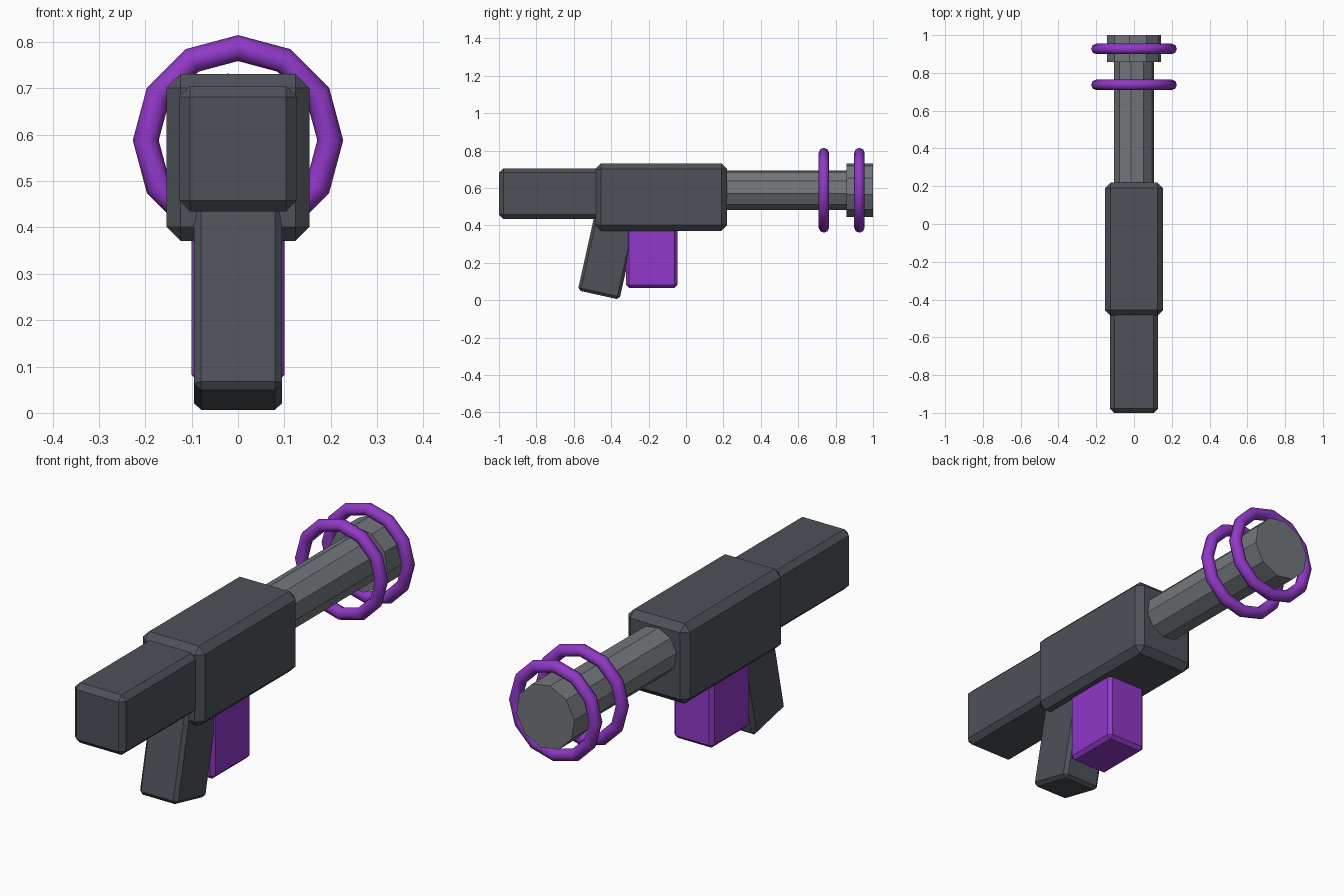
import bpy, math
from mathutils import Vector

if "Cube" in bpy.data.objects:
    bpy.data.objects.remove(bpy.data.objects["Cube"])

AXIS_Z = 0.588  # height of the barrel axis


def material(name, colour):
    m = bpy.data.materials.new(name)
    m.diffuse_color = (*colour, 1)
    m.use_nodes = True
    m.node_tree.nodes["Principled BSDF"].inputs["Base Color"].default_value = m.diffuse_color
    return m


dark = material("dark_metal", (0.075, 0.085, 0.098))
steel = material("steel", (0.17, 0.185, 0.195))
purple = material("purple", (0.28, 0.04, 0.57))


def finish(name, mat):
    ob = bpy.context.object
    ob.name = name
    ob.data.materials.append(mat)
    return ob


def box(name, size, centre, chamfer, mat, tilt=0):
    """Chamfered box, tilted about x."""
    bpy.ops.mesh.primitive_cube_add(size=1, location=centre)
    ob = finish(name, mat)
    for v in ob.data.vertices:
        v.co = Vector(a * b for a, b in zip(v.co, size))
    ob.rotation_euler.x = tilt
    bevel = ob.modifiers.new("chamfer", 'BEVEL')
    bevel.width = chamfer
    bevel.segments = 1
    return ob


def tube(name, radius, y0, y1, mat):
    """Ten-sided cylinder along y."""
    bpy.ops.mesh.primitive_cylinder_add(
        vertices=10, radius=radius, depth=y1 - y0,
        location=(0, (y0 + y1) / 2, AXIS_Z),
        rotation=(math.pi / 2, math.radians(-9), 0))
    return finish(name, mat)


# receiver and stock
box("receiver", (0.308, 0.705, 0.36), (0, -0.1325, 0.551), 0.03, dark)
box("stock", (0.254, 0.56, 0.27), (0, -0.72, 0.57), 0.023, dark)

# slanted grip
tilt = math.radians(12.5)
length = 0.42
base = Vector((0, -0.467, 0.028))
axis = Vector((0, math.sin(tilt), math.cos(tilt)))
box("grip", (0.19, 0.228, length), base + axis * length / 2, 0.015, dark, -tilt)

# magazine block
box("magazine", (0.2, 0.275, 0.36), (0, -0.1825, 0.246), 0.016, purple)

# barrel and muzzle
tube("barrel", 0.108, 0.18, 0.88, steel)
tube("muzzle", 0.146, 0.857, 1.0, steel)

# two rings around the barrel
for i, y in enumerate((0.737, 0.927)):
    bpy.ops.mesh.primitive_torus_add(
        major_segments=12, minor_segments=8,
        major_radius=0.199, minor_radius=0.028,
        location=(0, y, AXIS_Z), rotation=(math.pi / 2, 0, 0))
    finish(f"energy_ring_{i + 1}", purple)
    bpy.ops.object.shade_smooth()
